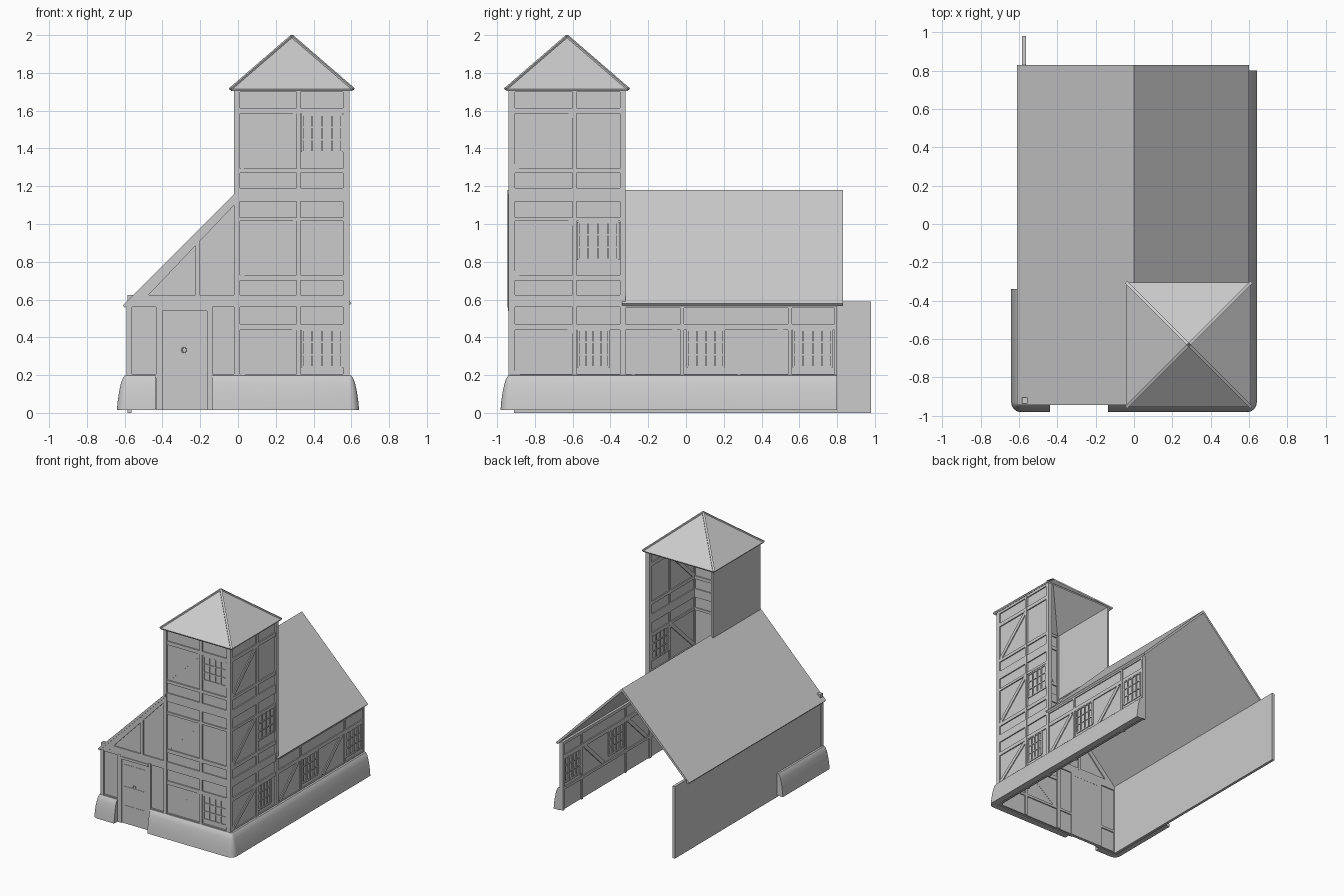
import bpy, bmesh, math
from mathutils import Vector

if "Cube" in bpy.data.objects:
    bpy.data.objects.remove(bpy.data.objects["Cube"])

FRONT_Y, RIGHT_X = 0.94, 0.59


def finish(name, bm):
    bmesh.ops.recalc_face_normals(bm, faces=bm.faces[:])
    me = bpy.data.meshes.new(name)
    bm.to_mesh(me)
    bm.free()
    ob = bpy.data.objects.new(name, me)
    bpy.context.collection.objects.link(ob)
    return ob


def add_prism(bm, side, poly, d0, d1):
    # extrude an outline (u, z) on the front or right wall; d = distance outward
    def place(u, z, d):
        return (u, -FRONT_Y - d, z) if side == "front" else (RIGHT_X + d, u, z)
    a = [bm.verts.new(place(u, z, d0)) for u, z in poly]
    b = [bm.verts.new(place(u, z, d1)) for u, z in poly]
    bm.faces.new(a)
    bm.faces.new(b[::-1])
    n = len(poly)
    for i in range(n):
        j = (i + 1) % n
        bm.faces.new((a[i], a[j], b[j], b[i]))


def rect(u0, u1, z0, z1):
    return [(u0, z0), (u1, z0), (u1, z1), (u0, z1)]


def strip(p, q, w):
    p, q = Vector(p), Vector(q)
    t = (q - p).normalized() * (w / 2)
    n = Vector((-t.y, t.x))
    return [tuple(p + n), tuple(p - n), tuple(q - n), tuple(q + n)]


def part(name, side, polys, d0, d1):
    bm = bmesh.new()
    for p in polys:
        add_prism(bm, side, p, d0, d1)
    return finish(name, bm)


# wall panels
part("front_wall", "front", [[(-.59, .02), (.58, .02), (.58, 1.72), (-.02, 1.72),
                              (-.02, 1.14), (-.59, .57)]], -.025, -.012)
part("right_wall", "right", [[(-.93, .02), (.80, .02), (.80, .58), (-.32, .58),
                              (-.32, 1.72), (-.93, 1.72)]], -.025, -.012)
part("left_wall", "right", [rect(-.91, .98, 0, .59)], -1.175, -1.153)
part("tower_left_wall", "right", [rect(-.94, -.32, 1.12, 1.72)], -.61, -.595)

# tower timbers shared by both faces
RAILS = [(1.585, 1.615), (1.27, 1.295), (1.12, 1.19), (1.015, 1.035),
         (.70, .73), (.56, .625), (.44, .47), (.185, .205), (1.70, 1.72)]
BAYS = [(.205, .44), (.73, 1.015), (1.295, 1.585)]


def tower_face(side, u0, u1, mid):
    posts = [(u0, u0 + .03), (mid, mid + .02), (u1 - .03, u1)]
    part(side + "_tower_posts", side, [rect(a, b, .02, 1.72) for a, b in posts], -.035, 0)
    part(side + "_tower_rails", side,
         [rect(u0 + .02, u1 - .02, a, b) for a, b in RAILS], -.034, -.003)


tower_face("front", -.02, .59, .31)
tower_face("right", -.94, -.32, -.60)
part("front_braces", "front", [strip((.015, a), (.31, b), .025) for a, b in BAYS], -.027, -.010)
part("right_braces", "right", [strip((-.905, a), (-.60, b), .03) for a, b in BAYS]
     + [strip((u, .21), (u + .24, .44), .03) for u in (-.29, .27)], -.033, -.005)

# low wall and gable timbers
part("side_posts", "right", [rect(a, b, .02, .58) for a, b in
                             ((-.03, -.01), (.54, .56), (.785, .80))], -.035, -.002)
part("side_rails", "right", [rect(-.32, .80, a, b) for a, b in
                             ((.44, .47), (.555, .58), (.185, .205))], -.034, -.004)
part("gable_posts", "front", [rect(-.59, -.56, .02, .57), rect(-.435, -.40, .015, .57),
                              rect(-.165, -.135, .015, .57), rect(-.225, -.205, .61, .93)],
     -.035, 0)
part("gable_rails", "front", [rect(-.585, -.02, .56, .625), rect(-.56, -.43, .185, .205),
                              rect(-.135, -.02, .185, .205)], -.034, -.003)
part("gable_rake", "front", [[(-.59, .565), (-.53, .565), (-.02, 1.10), (-.02, 1.15)]], -.034, -.002)


# lattice windows
def window(name, side, u0, u1, z0, z1, cols=4, rows=3):
    bars = []
    for i in range(cols + 1):
        u, w = u0 + (u1 - u0) * i / cols, .007 if i in (0, cols) else .004
        bars.append(rect(u - w, u + w, z0, z1))
    part(name + "_uprights", side, bars, -.034, -.004)
    bars = []
    for i in range(rows + 1):
        z, w = z0 + (z1 - z0) * i / rows, .007 if i in (0, rows) else .004
        bars.append(rect(u0, u1, z - w, z + w))
    part(name + "_crossbars", side, bars, -.033, -.006)


window("front_top_window", "front", .34, .55, 1.38, 1.58)
window("front_ground_window", "front", .34, .55, .24, .44)
window("right_middle_window", "right", -.57, -.36, .81, 1.01)
for k, (a, b) in enumerate(((-.57, -.41), (.01, .20), (.57, .77))):
    window("right_ground_window_%d" % (k + 1), "right", a, b, .24, .44)

# door with battens and ring handle
part("door", "front", [rect(-.40, -.165, .015, .545)], -.033, -.008)
part("door_panels", "front", [rect(u, u + .085, a, b) for u in (-.375, -.275)
                              for a, b in ((.03, .165), (.20, .32), (.345, .50))], -.01, -.005)
part("door_lintel", "front", [rect(-.41, -.155, .54, .56)], -.034, .003)
bpy.ops.mesh.primitive_torus_add(major_segments=20, minor_segments=8, major_radius=.013,
                                 minor_radius=.003, location=(-.285, -.937, .333),
                                 rotation=(math.pi / 2, 0, 0))
bpy.context.object.name = "door_ring"
bpy.ops.object.shade_smooth_by_angle()

# main roof: thin sheets, the right one stops at the tower
part("left_roof", "front", [[(-.61, .57), (0, 1.18), (0, 1.155), (-.598, .557)]], -1.77, .005)
part("right_roof", "front", [[(.60, .58), (0, 1.18), (0, 1.155), (.588, .567)]], -1.77, -.60)

# hollow tower roof with hip trim
apex, r = Vector((.285, -.63, 1.995)), .325
corners = [apex + Vector((r * sx, r * sy, -.28)) for sx, sy in ((-1, -1), (1, -1), (1, 1), (-1, 1))]
bm = bmesh.new()
top = bm.verts.new(apex)
ring = [bm.verts.new(c) for c in corners]
for i in range(4):
    bm.faces.new((ring[i], ring[(i + 1) % 4], top))
roof = finish("tower_roof", bm)
mod = roof.modifiers.new("thickness", "SOLIDIFY")
mod.thickness, mod.offset = .012, -1
for c in corners:
    d = apex - c
    bpy.ops.mesh.primitive_cube_add(size=1, location=(apex + c) / 2)
    ob = bpy.context.object
    ob.name = "tower_roof_hip"
    ob.scale = (.016, .010, d.length)
    ob.rotation_euler = d.to_track_quat("Z", "Y").to_euler()


# flared stone plinth swept round the corners
def plinth(name, path):
    prof = [(0, .015), (.053, .015), (.049, .06), (.042, .11), (.032, .155),
            (.024, .18), (.012, .197), (0, .20)]
    bm = bmesh.new()
    rows = [[bm.verts.new((x + nx * o, y + ny * o, z)) for o, z in prof]
            for x, y, nx, ny in path]
    n = len(prof)
    for a, b in zip(rows, rows[1:]):
        for i in range(n):
            j = (i + 1) % n
            bm.faces.new((a[i], a[j], b[j], b[i]))
    bm.faces.new(rows[0])
    bm.faces.new(rows[-1][::-1])
    ob = finish(name, bm)
    bpy.ops.object.select_all(action="DESELECT")
    ob.select_set(True)
    bpy.context.view_layer.objects.active = ob
    bpy.ops.object.shade_smooth_by_angle(angle=math.radians(40))


def corner(x, y, sx):
    return [(x, y, sx * math.cos(t), -math.sin(t)) for t in
            [math.pi / 2 * k / 6 for k in range(7)]]


plinth("main_plinth", [(.588, .80, 1, 0)] + corner(.588, -.929, 1) + [(-.135, -.929, 0, -1)])
plinth("left_plinth", [(-.588, -.34, -1, 0)] + corner(-.588, -.929, -1) + [(-.437, -.929, 0, -1)])
